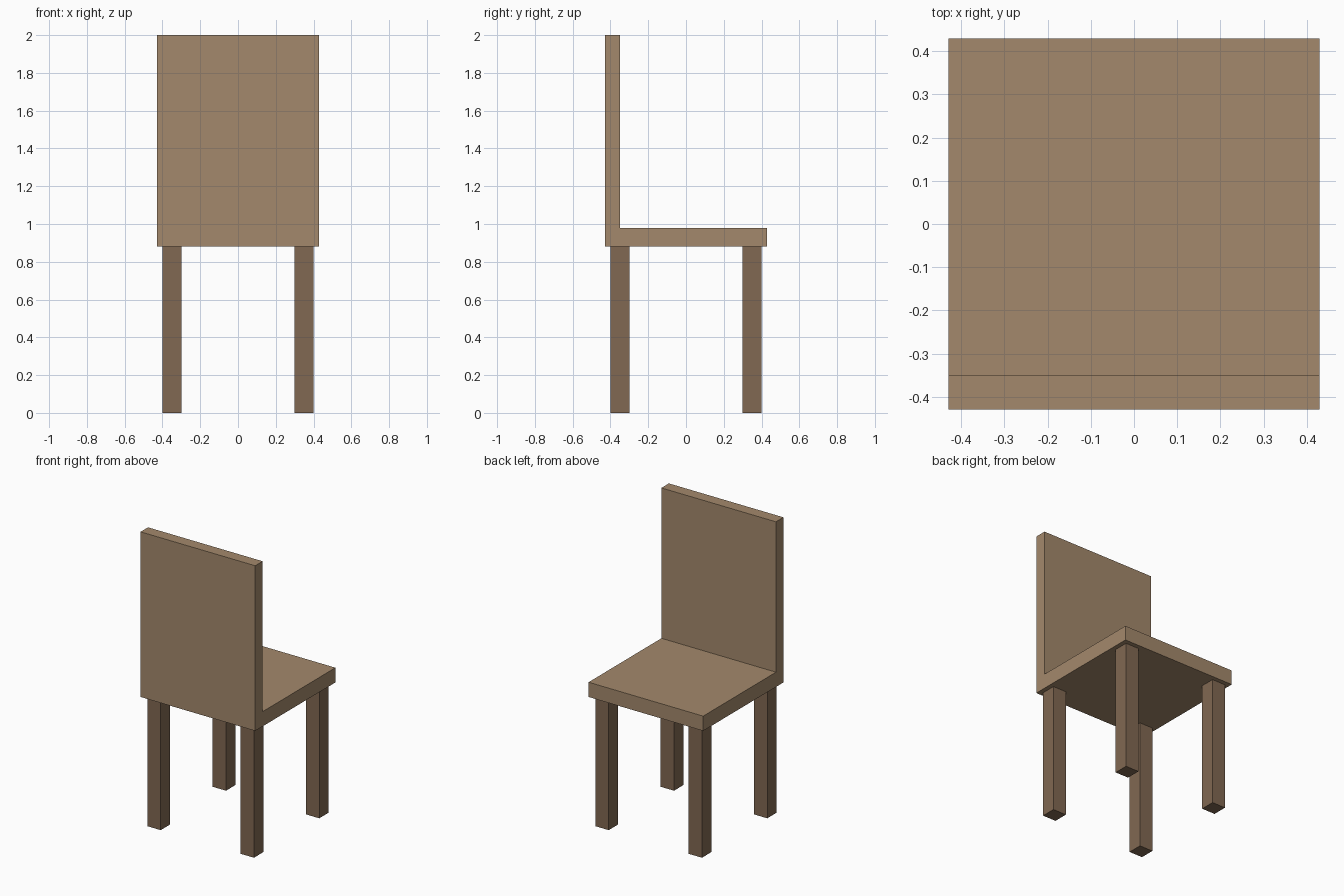
import bpy, bmesh

if "Cube" in bpy.data.objects:
    bpy.data.objects.remove(bpy.data.objects["Cube"])


def material(name, color):
    m = bpy.data.materials.new(name)
    m.diffuse_color = (*color, 1)
    m.use_nodes = True
    m.node_tree.nodes["Principled BSDF"].inputs["Base Color"].default_value = m.diffuse_color
    return m


def extrude_profile(name, points, start, vec, mat):
    """Closed flat profile extruded along vec into a solid."""
    bm = bmesh.new()
    face = bm.faces.new([bm.verts.new([a + b for a, b in zip(p, start)]) for p in points])
    ext = bmesh.ops.extrude_face_region(bm, geom=[face], use_keep_orig=True)
    verts = [g for g in ext["geom"] if isinstance(g, bmesh.types.BMVert)]
    bmesh.ops.translate(bm, verts=verts, vec=vec)
    bmesh.ops.recalc_face_normals(bm, faces=bm.faces)
    me = bpy.data.meshes.new(name)
    bm.to_mesh(me)
    bm.free()
    me.materials.append(mat)
    ob = bpy.data.objects.new(name, me)
    bpy.context.collection.objects.link(ob)
    return ob


light_wood = material("light_wood", (0.37, 0.25, 0.15))
dark_wood = material("dark_wood", (0.22, 0.14, 0.085))

W = 0.43          # half width of the seat
Z0, Z1 = 0.88, 0.98  # seat underside and top

# Seat and backrest: one L-shaped side profile extruded across the width
side = [(-W, Z0), (W, Z0), (W, Z1), (-0.35, Z1), (-0.35, 2.0), (-W, 2.0)]
extrude_profile("seat_and_backrest", [(0, y, z) for y, z in side],
                (-W, 0, 0), (2 * W, 0, 0), light_wood)

# Four square legs
square = [(-0.05, -0.05, 0), (0.05, -0.05, 0), (0.05, 0.05, 0), (-0.05, 0.05, 0)]
for row, y in (("back", -0.35), ("front", 0.35)):
    for hand, x in (("left", -0.35), ("right", 0.35)):
        extrude_profile(f"{row}_{hand}_leg", square, (x, y, 0), (0, 0, Z0), dark_wood)
